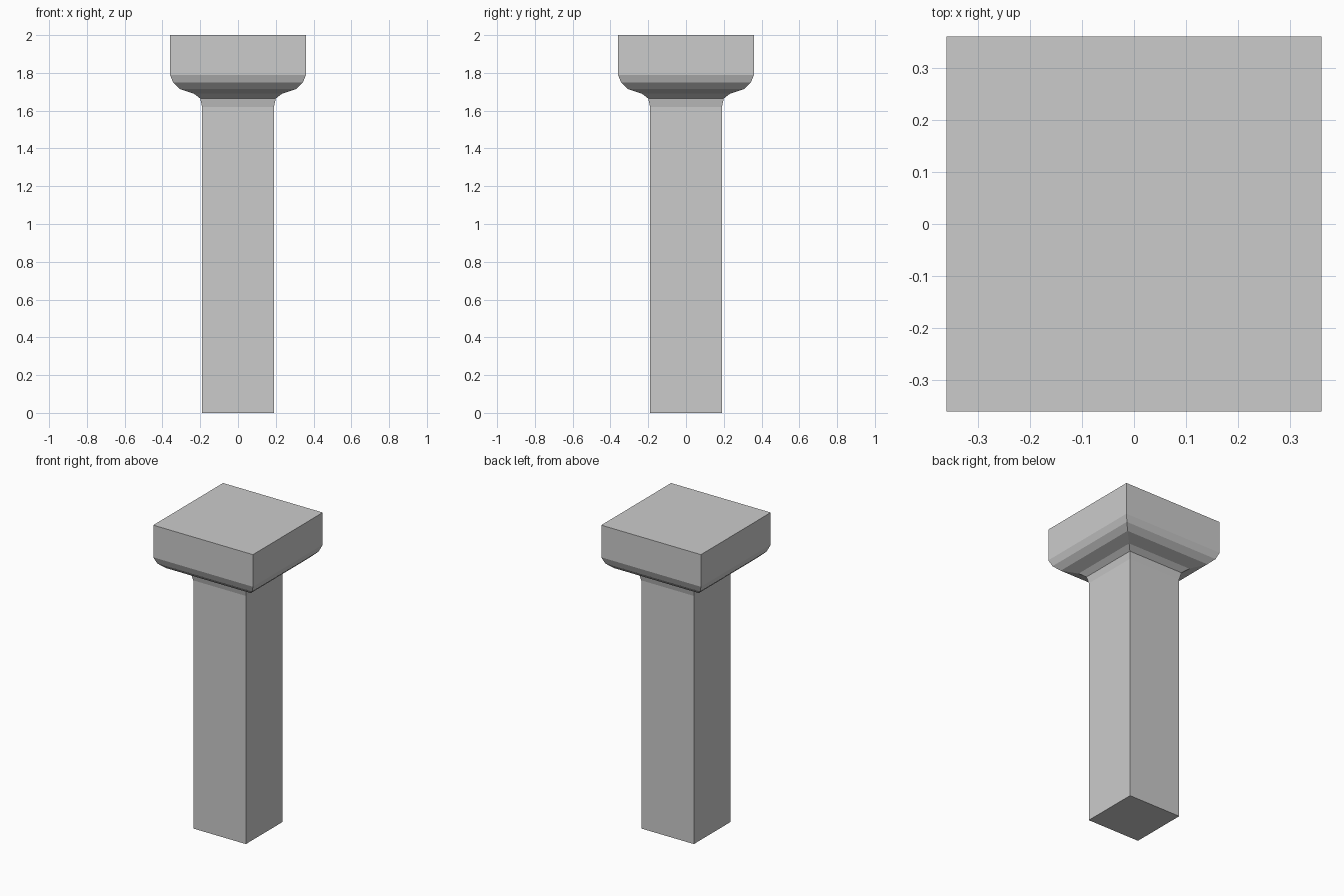
import bpy
import bmesh

cube = bpy.data.objects.get("Cube")
if cube:
    bpy.data.objects.remove(cube, do_unlink=True)

# Plain stone grey
stone = bpy.data.materials.new("stone_grey")
stone.use_nodes = True
grey = (0.6, 0.6, 0.6, 1)
stone.diffuse_color = grey
stone.node_tree.nodes["Principled BSDF"].inputs["Base Color"].default_value = grey

# Half width and height, from the foot up through the cove and the rounded cap
PROFILE = [(0.19, 0), (0.19, 1.62), (0.2, 1.664), (0.233, 1.69),
           (0.308, 1.715), (0.343, 1.748), (0.36, 1.79), (0.36, 2)]


def square_loft(name, profile, material):
    """Skin a stack of square rings and close both ends."""
    bm = bmesh.new()
    corners = [(-1, -1), (1, -1), (1, 1), (-1, 1)]
    rings = [[bm.verts.new((x * r, y * r, z)) for x, y in corners]
             for r, z in profile]
    for low, high in zip(rings, rings[1:]):
        for i in range(4):
            j = (i + 1) % 4
            bm.faces.new((low[i], low[j], high[j], high[i]))
    bm.faces.new(rings[0][::-1])
    bm.faces.new(rings[-1])
    mesh = bpy.data.meshes.new(name)
    bm.to_mesh(mesh)
    bm.free()
    mesh.materials.append(material)
    obj = bpy.data.objects.new(name, mesh)
    bpy.context.collection.objects.link(obj)
    return obj


# Square pillar with its flared capital
square_loft("square_pillar", PROFILE, stone)
